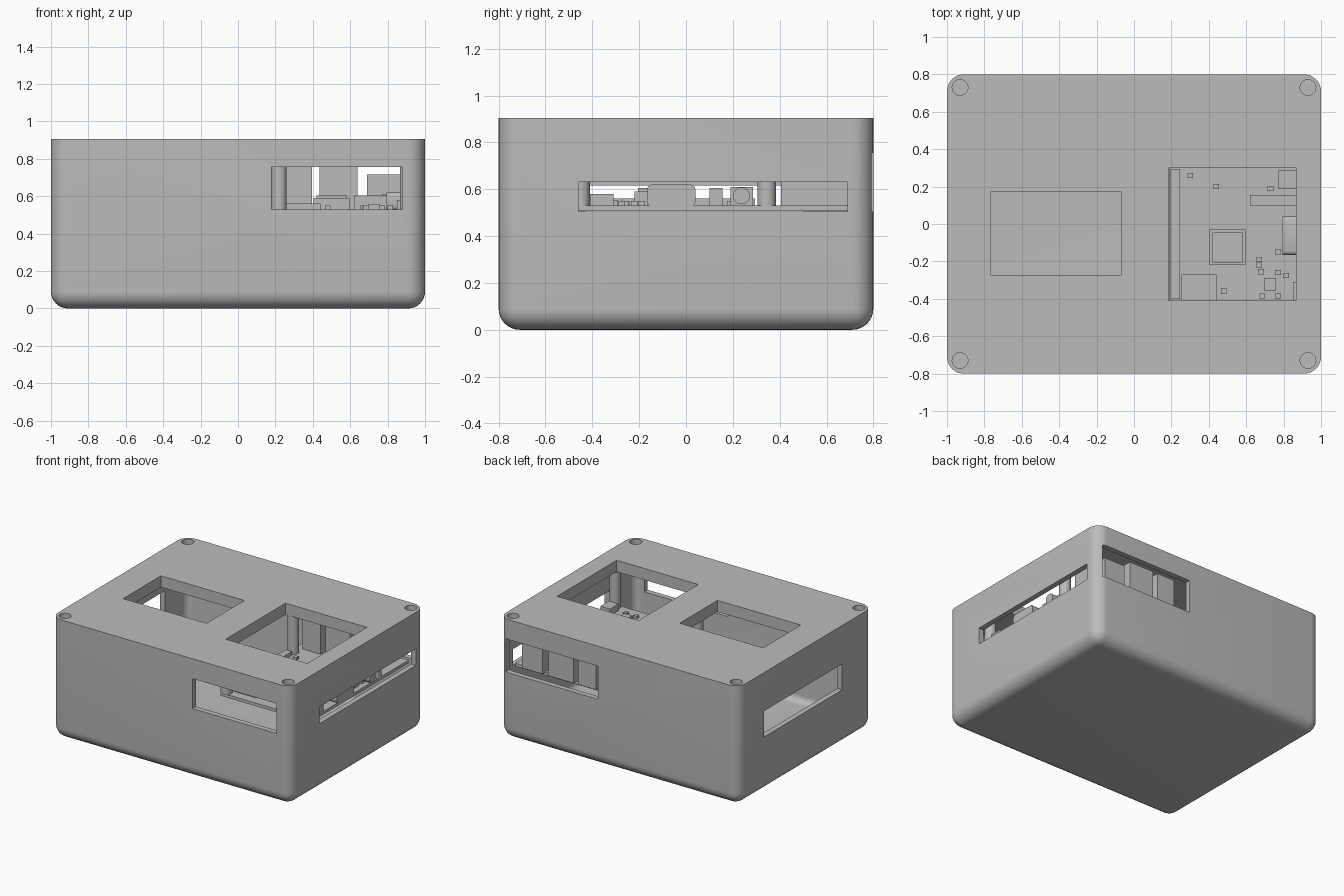
import bpy, bmesh
from mathutils import Matrix

if "Cube" in bpy.data.objects:
    bpy.data.objects.remove(bpy.data.objects["Cube"], do_unlink=True)

grey = bpy.data.materials.new("light grey plastic")
grey.use_nodes = True
grey.diffuse_color = (0.5, 0.5, 0.5, 1)
grey.node_tree.nodes["Principled BSDF"].inputs["Base Color"].default_value = (0.5, 0.5, 0.5, 1)


def finish(name, bm):
    mesh = bpy.data.meshes.new(name)
    bm.to_mesh(mesh)
    bm.free()
    mesh.materials.append(grey)
    obj = bpy.data.objects.new(name, mesh)
    bpy.context.collection.objects.link(obj)
    return obj


def box(name, xs, ys, zs, radius=0, pick=None, segments=8):
    """Box from ranges; edges chosen by pick(edge direction, edge centre) are rounded."""
    bm = bmesh.new()
    bmesh.ops.create_cube(bm, size=1)
    for v in bm.verts:
        v.co = [r[0] if c < 0 else r[1] for c, r in zip(v.co, (xs, ys, zs))]
    if radius:
        edges = []
        for e in bm.edges:
            a, b = (v.co for v in e.verts)
            if pick((b - a).normalized(), (a + b) / 2):
                edges.append(e)
        bmesh.ops.bevel(bm, geom=edges, offset=radius, segments=segments,
                        profile=0.5, affect='EDGES', clamp_overlap=True)
    return finish(name, bm)


def cylinder(name, centre, radius, length, axis='Z', sides=32):
    bm = bmesh.new()
    bmesh.ops.create_cone(bm, cap_ends=True, segments=sides, radius1=radius,
                          radius2=radius, depth=length)
    if axis == 'X':
        bmesh.ops.rotate(bm, verts=bm.verts, matrix=Matrix.Rotation(1.5707963, 3, 'Y'))
    bmesh.ops.translate(bm, verts=bm.verts, vec=centre)
    return finish(name, bm)


def cut(target, cutter):
    cutter.hide_render = True
    mod = target.modifiers.new("cut", 'BOOLEAN')
    mod.operation, mod.solver, mod.object = 'DIFFERENCE', 'EXACT', cutter
    activate(target)
    bpy.ops.object.modifier_apply(modifier=mod.name)
    bpy.data.objects.remove(cutter, do_unlink=True)


def activate(obj):
    bpy.ops.object.select_all(action='DESELECT')
    obj.select_set(True)
    bpy.context.view_layer.objects.active = obj


def smooth(obj):
    activate(obj)
    bpy.ops.object.shade_smooth_by_angle(angle=0.6)


# Enclosure: rounded uprights and rounded underside, flat lid
TOP, LID, WALL = 0.905, 0.086, 0.04
case = box("enclosure", (-1, 1), (-0.8, 0.8), (0, TOP), 0.09,
           lambda d, c: abs(d.z) > 0.9 or c.z < 0.01)
cut(case, box("cavity", (WALL - 1, 1 - WALL), (WALL - 0.8, 0.8 - WALL), (0.05, TOP - LID),
              0.05, lambda d, c: abs(d.z) > 0.9 or c.z < 0.1))

# Lid windows and the four wall slots
openings = [
    ((-0.765, -0.07), (-0.275, 0.175), (0.7, 1)),
    ((0.185, 0.865), (-0.41, 0.30), (0.7, 1)),
    ((0.18, 0.88), (-0.9, -0.7), (0.53, 0.755)),
    ((0.175, 0.945), (0.7, 0.9), (0.505, 0.755)),
    ((0.9, 1.1), (-0.46, 0.69), (0.505, 0.63)),
    ((-1.1, -0.9), (-0.43, 0.5), (0.42, 0.615)),
]
for spans in openings:
    cut(case, box("opening", *spans))

# Screw recesses in the lid corners
for sx in (-1, 1):
    for sy in (-1, 1):
        cut(case, cylinder("recess", (sx * 0.93, sy * 0.73, TOP), 0.042, 0.12))
smooth(case)

# Circuit board hung from the lid on four posts
PCB = 0.53
box("circuit_board", (0.19, 0.94), (-0.48, 0.69), (0.507, PCB))
for x in (0.22, 0.905):
    for y in (-0.45, 0.345):
        post_top = TOP - LID + 0.01
        smooth(cylinder("board_post", (x, y, (PCB + post_top) / 2), 0.04, post_top - PCB))

# Board parts: name, x span, y span, height above board
parts = [
    ("rear_port_left", (0.69, 0.865), (0.405, 0.72), 0.185),
    ("rear_port_middle", (0.435, 0.64), (0.42, 0.72), 0.235),
    ("rear_port_right", (0.245, 0.395), (0.42, 0.72), 0.235),
    ("pin_header", (0.195, 0.245), (-0.40, 0.295), 0.03),
    ("heat_sink_base", (0.405, 0.595), (-0.22, -0.03), 0.06),
    ("heat_sink_top", (0.42, 0.58), (-0.205, -0.045), 0.075),
    ("memory_chip", (0.255, 0.44), (-0.41, -0.27), 0.03),
    ("ribbon_connector", (0.62, 0.90), (0.10, 0.155), 0.075),
    ("audio_jack_body", (0.77, 0.90), (0.19, 0.285), 0.08),
    ("power_port", (0.85, 0.93), (-0.41, -0.31), 0.05),
    ("power_chip", (0.695, 0.76), (-0.355, -0.29), 0.025),
]
for name, xs, ys, h in parts:
    box(name, xs, ys, (PCB - 0.004, PCB + h))

smooth(box("video_port", (0.795, 0.94), (-0.165, 0.04), (PCB - 0.004, 0.62), 0.02,
           lambda d, c: abs(d.x) > 0.9, 3))
smooth(cylinder("audio_jack_barrel", (0.92, 0.237, 0.572), 0.036, 0.07, 'X'))

# Small surface-mounted parts
spots = [(0.67, -0.19), (0.67, -0.22), (0.68, -0.255), (0.77, -0.26), (0.815, -0.275),
         (0.77, -0.385), (0.685, -0.385), (0.48, -0.36), (0.77, -0.15), (0.44, 0.20),
         (0.30, 0.26), (0.73, 0.19)]
for x, y in spots:
    box("small_component", (x - 0.015, x + 0.015), (y - 0.014, y + 0.014), (PCB - 0.004, PCB + 0.02))
